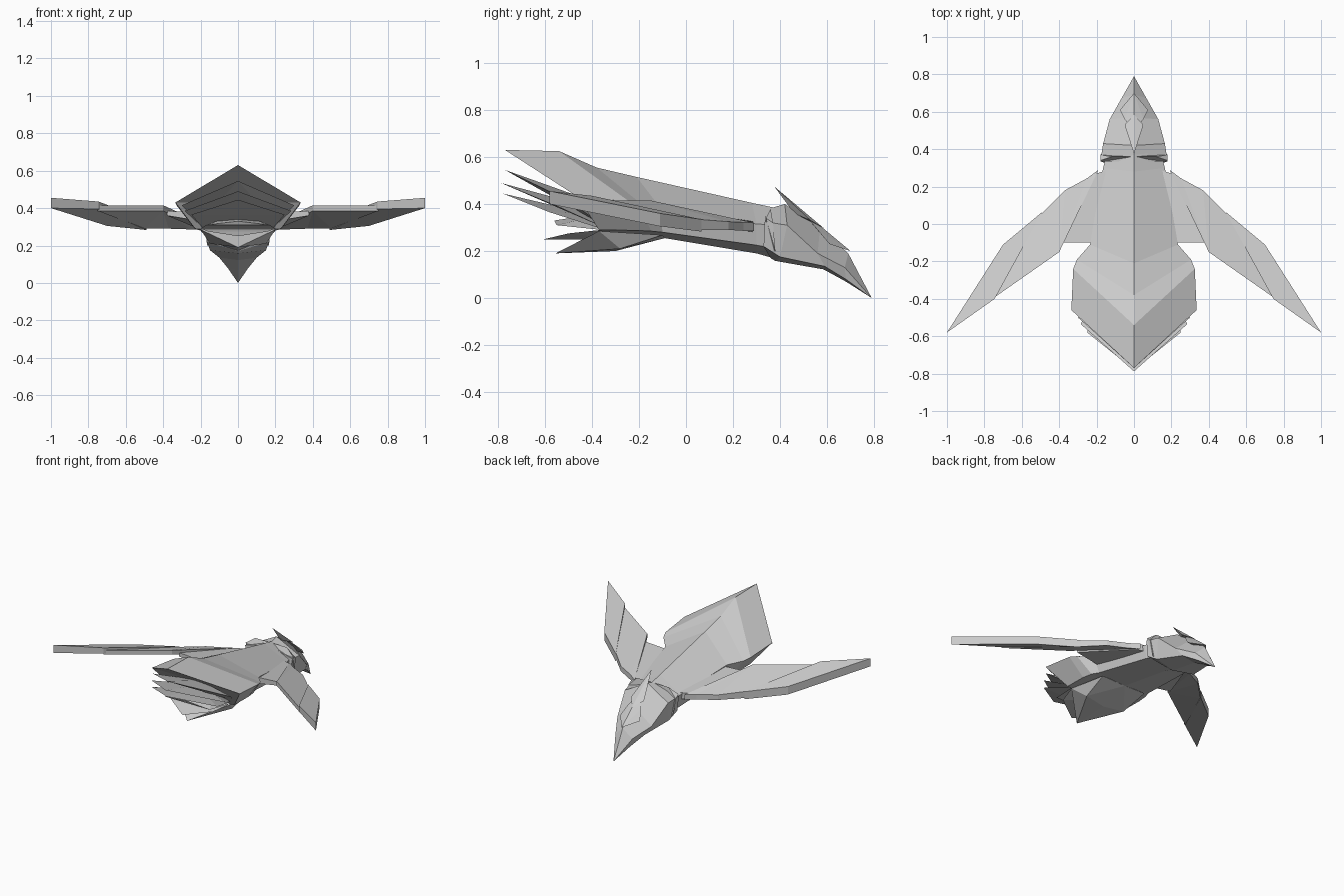
import bpy, bmesh

if "Cube" in bpy.data.objects:
    bpy.data.objects.remove(bpy.data.objects["Cube"])


def finish(name, bm):
    bmesh.ops.recalc_face_normals(bm, faces=bm.faces)
    me = bpy.data.meshes.new(name)
    bm.to_mesh(me)
    bm.free()
    ob = bpy.data.objects.new(name, me)
    bpy.context.collection.objects.link(ob)
    return ob


def wedge(name, pts):
    """Convex faceted solid from half the points, mirrored in x."""
    bm = bmesh.new()
    for x, y, z in pts:
        bm.verts.new((x, y, z))
        if x:
            bm.verts.new((-x, y, z))
    bmesh.ops.convex_hull(bm, input=bm.verts[:])
    return finish(name, bm)


def loft(name, rows):
    """Skin half sections (ridge, edge, chine, keel), mirrored in x, ends capped."""
    bm = bmesh.new()
    rings = []
    for r in rows:
        left = [(-x, y, z) for x, y, z in r[-2:0:-1]]
        rings.append([bm.verts.new(p) for p in list(r) + left])
    n = len(rings[0])
    for a, b in zip(rings, rings[1:]):
        for i in range(n):
            j = (i + 1) % n
            bm.faces.new((a[i], a[j], b[j], b[i]))
    for v in (rings[0], rings[-1]):
        bm.faces.new((v[5], v[0], v[1]))
        bm.faces.new((v[1], v[2], v[4], v[5]))
        bm.faces.new((v[2], v[3], v[4]))
    bmesh.ops.remove_doubles(bm, verts=bm.verts[:], dist=1e-5)
    return finish(name, bm)


def panel(name, pts):
    """Wing panel from (x, y, top z, bottom z) corners, mirrored to both sides."""
    bm = bmesh.new()
    for s in (1, -1):
        top = [bm.verts.new((s * x, y, t)) for x, y, t, b in pts]
        bot = [bm.verts.new((s * x, y, b)) for x, y, t, b in pts]
        bm.faces.new(top)
        bm.faces.new(bot[::-1])
        for i in range(len(pts)):
            j = (i + 1) % len(pts)
            bm.faces.new((top[i], bot[i], bot[j], top[j]))
    bmesh.ops.triangulate(bm, faces=[f for f in bm.faces if len(f.verts) > 4])
    return finish(name, bm)


# main hull, from neck to the swept open tail
loft("hull", [
    [(0, .42, .375), (.14, .40, .31), (.13, .38, .21), (0, .37, .17)],
    [(0, .28, .405), (.165, .30, .315), (.15, .30, .225), (0, .30, .19)],
    [(0, -.21, .515), (.235, -.11, .385), (.2, -.10, .28), (0, -.09, .255)],
    [(0, -.38, .555), (.305, -.19, .40), (.22, -.15, .285), (0, -.15, .26)],
    [(0, -.54, .625), (.325, -.24, .41), (.23, -.22, .288), (0, -.25, .26)],
    [(0, -.77, .63), (.335, -.46, .43), (.23, -.37, .29), (0, -.37, .27)],
])

# nested tail leaves under the hull
for i, (ty, tz, sx, sy, sz) in enumerate([
        (-.77, .545, .30, -.50, .415),
        (-.788, .49, .285, -.535, .385),
        (-.78, .445, .25, -.58, .365)]):
    wedge(f"tail_leaf_{i + 1}", [
        (0, ty, tz), (sx, sy, sz), (.21 - .01 * i, -.36, .315 - .01 * i),
        (0, -.42, .42 - .03 * i)])

# lower tail leaves and belly
wedge("lower_leaf_upper", [(0, -.56, .33), (.17, -.55, .31), (.2, -.36, .29),
                           (0, -.3, .37), (0, -.3, .29)])
wedge("lower_leaf_middle", [(0, -.605, .25), (.16, -.50, .275), (.2, -.36, .29),
                            (0, -.3, .25)])
wedge("belly", [(0, -.09, .255), (.17, -.1, .268), (.15, -.28, .21), (.2, -.37, .285),
                (0, -.555, .19), (0, -.3, .2)])

# head and beak
loft("head", [
    [(0, .335, .375), (.18, .335, .325), (.165, .33, .22), (0, .36, .17)],
    [(0, .42, .40), (.165, .43, .31), (.15, .40, .175), (0, .38, .158)],
    [(0, .57, .30), (.13, .56, .19), (.10, .59, .135), (0, .585, .122)],
    [(0, .69, .19), (.065, .675, .13), (.055, .68, .08), (0, .68, .07)],
    [(0, .79, 0), (0, .79, 0), (0, .79, 0), (0, .79, 0)],
])
wedge("cheek_plate", [(.18, .34, .34), (.18, .37, .32), (.12, .36, .38), (.165, .38, .20),
                      (.1, .35, .2)])

# crest and canopy
wedge("crest", [(0, .375, .475), (.05, .53, .33), (0, .585, .298), (0, .46, .36)])
wedge("canopy", [(0, .50, .36), (.075, .61, .23), (0, .70, .20), (0, .58, .30),
                 (.05, .56, .29)])

# wings
panel("wing_root", [(.14, .29, .325, .28), (.20, .27, .325, .285),
                    (.38, -.10, .385, .36), (.2, -.10, .375, .33)])
panel("wing_inner", [(.19, .29, .32, .285), (.25, .245, .322, .286), (.37, .18, .325, .29),
                     (.50, .05, .335, .29), (.75, -.395, .415, .385),
                     (.40, -.15, .415, .385)])
panel("wing_outer", [(.49, .065, .335, .283), (.70, -.11, .36, .305),
                     (1.0, -.58, .455, .40), (.745, -.40, .435, .395)])
